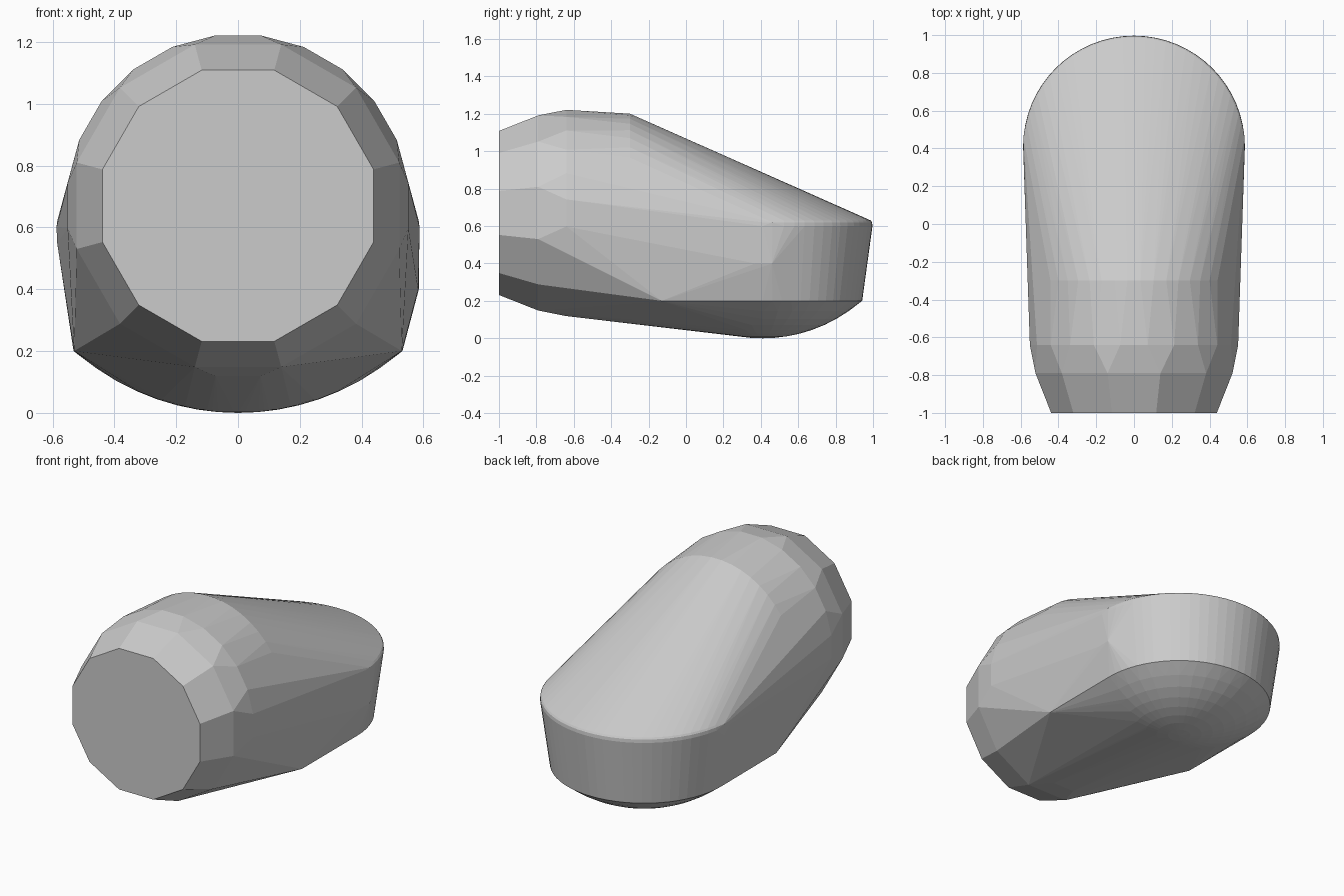
import bpy, bmesh
from math import sin, cos, pi, sqrt

if "Cube" in bpy.data.objects:
    bpy.data.objects.remove(bpy.data.objects["Cube"])

points = []


def barrel_ring(y, r, n, zc=0.67):
    """Upright ring facing the front."""
    for i in range(n):
        a = 2 * pi * (i + 0.5) / n
        points.append((r * cos(a), y, zc + r * sin(a)))


def flat_ring(z, r, n, yc=0.41):
    """Level ring of the rear body."""
    for i in range(n):
        a = 2 * pi * i / n
        points.append((r * cos(a), yc + r * sin(a), z))


# Blunt faceted nose
barrel_ring(-1.0, 0.454, 12)
barrel_ring(-0.79, 0.54, 12)
barrel_ring(-0.64, 0.556, 24)
barrel_ring(-0.30, 0.532, 48)

# Rounded rear with a softened upper rim
flat_ring(0.63, 0.578, 64)
flat_ring(0.62, 0.585, 64)
flat_ring(0.60, 0.587, 64)
flat_ring(0.20, 0.532, 64)

# Shallow spherical underside
R = 0.80
for i in range(8):
    r = 0.525 * (1 - i / 8)
    flat_ring(R - sqrt(R * R - r * r), r, 36)
points.append((0, 0.41, 0))

# Side corners
for s, low in ((1, 0.40), (-1, 0.55)):
    points.append((s * 0.53, -0.13, 0.20))
    points.append((s * 0.585, 0.46, 0.62))
    points.append((s * 0.585, 0.46, low))
points.append((0.583, 0.37, 0.40))

# Skin everything with one tight convex shell
bm = bmesh.new()
for p in points:
    bm.verts.new(p)
bmesh.ops.convex_hull(bm, input=bm.verts[:], use_existing_faces=False)
bmesh.ops.delete(bm, geom=[v for v in bm.verts if not v.link_faces], context='VERTS')
bmesh.ops.dissolve_limit(bm, angle_limit=0.005, verts=bm.verts[:], edges=bm.edges[:])
bmesh.ops.recalc_face_normals(bm, faces=bm.faces[:])
mesh = bpy.data.meshes.new("body_shell")
bm.to_mesh(mesh)
bm.free()
bpy.context.collection.objects.link(bpy.data.objects.new("body_shell", mesh))
